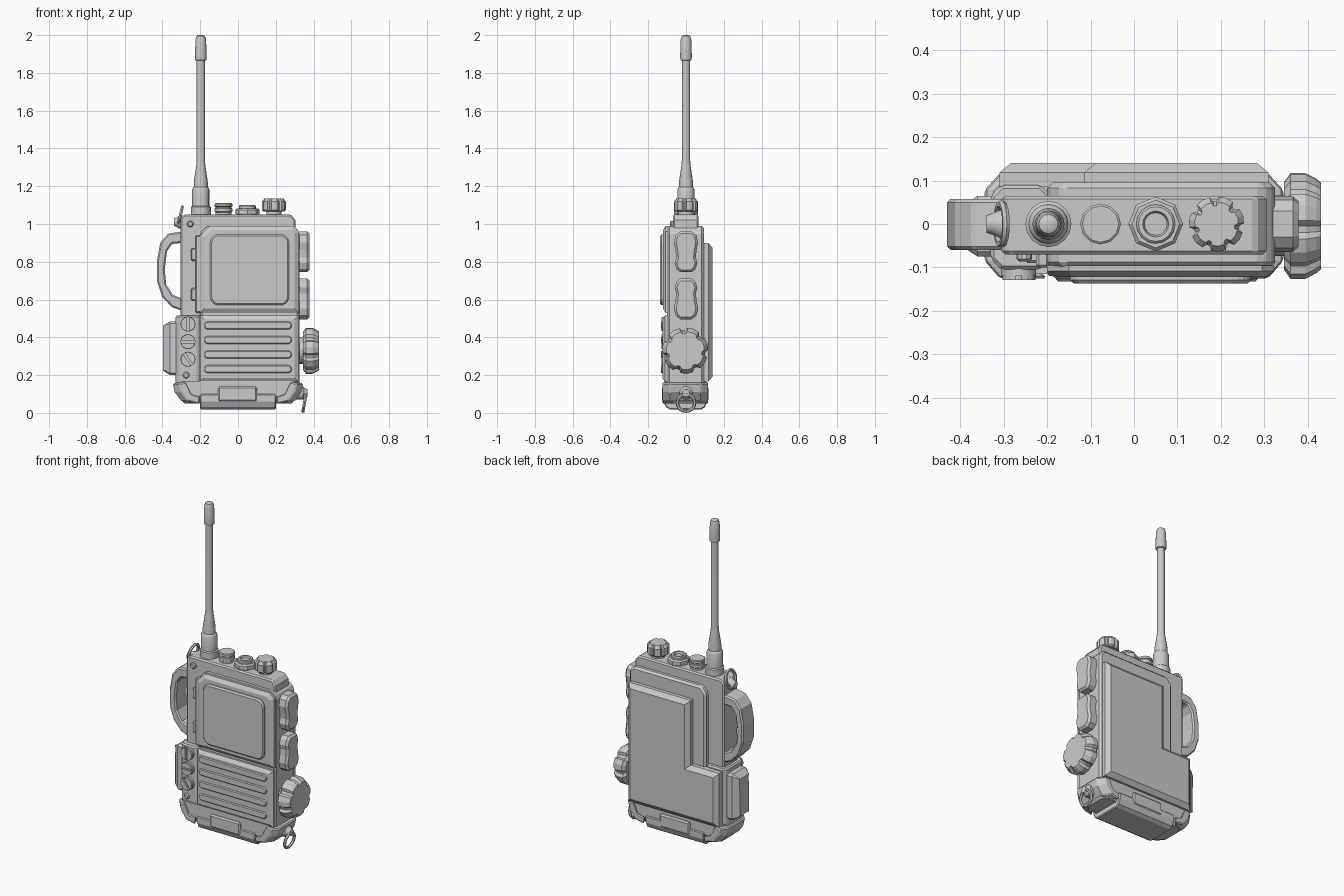
import bpy, bmesh
from math import sin, cos, pi, radians

if "Cube" in bpy.data.objects:
    bpy.data.objects.remove(bpy.data.objects["Cube"])

AX = {'x': lambda u, v, w: (w, u, v),   # outline in (y,z)
      'y': lambda u, v, w: (u, w, v),   # outline in (x,z)
      'z': lambda u, v, w: (u, v, w)}   # outline in (x,y)


def loft(name, axis, rings, bevel=0, inset=0, depth=0, smooth=False):
    """Skin a list of (outline, position) rings along an axis; optionally inset the last cap."""
    bm = bmesh.new()
    vs = [[bm.verts.new(AX[axis](u, v, w)) for u, v in pts] for pts, w in rings]
    n = len(vs[0])
    for a, b in zip(vs, vs[1:]):
        for i in range(n):
            j = (i + 1) % n
            bm.faces.new((a[i], a[j], b[j], b[i]))
    bm.faces.new(vs[0])
    cap = bm.faces.new(vs[-1])
    bmesh.ops.recalc_face_normals(bm, faces=bm.faces[:])
    if inset:
        bmesh.ops.inset_individual(bm, faces=[cap], thickness=inset, depth=depth,
                                   use_even_offset=True)
    me = bpy.data.meshes.new(name)
    bm.to_mesh(me)
    bm.free()
    ob = bpy.data.objects.new(name, me)
    bpy.context.collection.objects.link(ob)
    if bevel:
        m = ob.modifiers.new("Bevel", 'BEVEL')
        m.width, m.segments, m.limit_method = bevel, 1, 'ANGLE'
        m.angle_limit = radians(40)
    if smooth:
        shade(ob)
    return ob


def shade(ob):
    bpy.ops.object.select_all(action='DESELECT')
    ob.select_set(True)
    bpy.context.view_layer.objects.active = ob
    bpy.ops.object.shade_smooth_by_angle(angle=radians(35))


def prism(name, axis, pts, a, b, **kw):
    return loft(name, axis, [(pts, a), (pts, b)], **kw)


def box(name, x, y, z, bevel=0.006):
    return prism(name, 'z', rect(*x, *y), *z, bevel=bevel)


def rect(u0, u1, v0, v1):
    return [(u0, v0), (u1, v0), (u1, v1), (u0, v1)]


def octo(u0, u1, v0, v1, c):
    return rrect(u0, u1, v0, v1, c, 1)


def rrect(u0, u1, v0, v1, r, n=5):
    pts = []
    for k, (cu, cv) in enumerate([(u1-r, v1-r), (u0+r, v1-r), (u0+r, v0+r), (u1-r, v0+r)]):
        for i in range(n + 1):
            a = pi / 2 * (k + i / n)
            pts.append((cu + r * cos(a), cv + r * sin(a)))
    return pts


def circle(u, v, r, n=16):
    return [(u + r * cos(2*pi*i/n), v + r * sin(2*pi*i/n)) for i in range(n)]


def lathe(name, axis, c, prof, n=16, smooth=True):
    return loft(name, axis, [(circle(*c, r, n), w) for r, w in prof], smooth=smooth)


def lobed(u, v, r, notch, n=7):
    pts = []
    for i in range(n):
        for f, k in ((-.3, 1), (0, 1.02), (.3, 1), (.42, notch), (.58, notch)):
            a = 2 * pi * (i + f) / n + .3
            pts.append((u + r * k * cos(a), v + r * k * sin(a)))
    return pts


# Main case, stepped top cap with side column, and lower side bulge
prism("main_case", 'y', [(-.2, .15), (-.2, .95), (-.165, .99), (.295, .99), (.325, .96), (.325, .15)],
      -.1, .095, bevel=.012)
prism("top_cap_and_column", 'y', [(-.305, .15), (-.305, 1.03), (-.285, 1.05), (.28, 1.05), (.305, 1.02),
                                  (.305, .15)], -.07, .065, bevel=.008)
prism("lower_side_bulge", 'z', octo(-.33, -.19, -.105, .09, .025), .13, .515, bevel=.008)

# Front screen frame and screen
prism("screen_frame", 'y', [(-.2, .53), (.322, .53), (.322, .96), (.295, .99), (-.15, .99), (-.2, .94)],
      -.095, -.108, inset=.022, depth=.014)
prism("screen", 'y', rrect(-.147, .27, .57, .945, .045), -.115, -.129, inset=.008, depth=.008)

# Speaker panel with four ribs
prism("speaker_panel", 'y', rect(-.2, .32, .165, .515), -.095, -.112, inset=.02, depth=.013)
for i in range(4):
    z = .463 - i * .077
    prism(f"speaker_rib_{i+1}", 'y', rrect(-.18, .285, z - .021, z + .021, .0205, 4), -.12, -.127,
          inset=.005, depth=.005)

# Back battery plate, L-shaped with wide sloped edge
prism("back_plate", 'y', [(-.31, .165), (.31, .165), (.31, .9), (-.115, .9), (-.115, .5), (-.31, .5)],
      .085, .118, inset=.026, depth=.022)

# Slotted screws on the lower column
for i, ang in enumerate((90, 0, 125)):
    cx, cz, t = -.265, .47 - i * .093, radians(ang)
    lathe(f"screw_base_{i+1}", 'y', (cx, cz), [(.04, -.09), (.04, -.118)])
    for s in (0, pi):
        half = [(.038 * cos(a), .038 * sin(a)) for a in [.16 + (pi - .32) * k / 8 for k in range(9)]]
        half = [(cx + u * cos(t + s) - v * sin(t + s), cz + u * sin(t + s) + v * cos(t + s)) for u, v in half]
        prism(f"screw_head_{i+1}", 'y', half, -.115, -.129)
lathe("lower_rivet", 'y', (-.275, .2), [(.018, -.09), (.018, -.11), (.012, -.116)], 10)
lathe("upper_rivet", 'y', (-.253, 1.0), [(.018, -.06), (.018, -.08), (.012, -.086)], 10)

# Hinge beside the screen
box("hinge_rail", (-.225, -.195), (-.1, -.06), (.53, .94))
for i, z in enumerate((.805, .595)):
    box(f"hinge_leaf_{i+1}", (-.25, -.195), (-.09, -.06), (z, z + .065))

# Side handle and side pad
prism("side_handle", 'y', [(-.295, .96), (-.37, .95), (-.412, .9), (-.43, .8), (-.43, .7), (-.402, .615),
                           (-.35, .56), (-.295, .54), (-.295, .605), (-.345, .625), (-.38, .68),
                           (-.388, .76), (-.376, .855), (-.35, .895), (-.295, .9)],
      -.06, .058, bevel=.008)
prism("side_pad", 'x', octo(-.075, .065, .2, .485, .012), -.32, -.36, inset=.028, depth=.036)

# Base block, bottom tray, front and back clips
loft("base_block", 'z', [(octo(-.285, .285, -.09, .085, .03), .05),
                         (octo(-.315, .315, -.115, .105, .03), .09),
                         (octo(-.325, .325, -.115, .105, .03), .17)])
prism("bottom_tray", 'x', [(-.12, .1), (-.12, .06), (-.105, .03), (-.085, .018), (.08, .018), (.1, .03),
                           (.113, .06), (.113, .1)], -.2, .2, bevel=.005)
box("base_clip", (-.105, .1), (-.127, .118), (.06, .14), .008)

# Corner guards wrapping both lower ends
band = [(.345, .155), (.335, .11), (.30, .062), (.24, .048), (.235, .085), (.28, .1), (.31, .165)]
for side, s in (("left", -1), ("right", 1)):
    full = [(s * u, v) for u, v in band]
    tuck = [(s * (u - .035), v) for u, v in band]
    loft(f"{side}_corner_guard", 'y', [(tuck, -.125), (full, -.085), (full, .078), (tuck, .117)], bevel=.006)

# Right-hand side buttons: two waisted pads, mirrored
wave = [(.03, .108), (.055, .088), (.064, .05), (.056, .01), (.052, -.03), (.06, -.06), (.05, -.092), (.03, -.108)]
for name, cz, s in (("upper", .853, 1), ("lower", .603, -1)):
    pts = [(h, cz + s * d) for h, d in wave] + [(-h, cz + s * d) for h, d in reversed(wave)]
    prism(f"{name}_side_button", 'x', pts, .315, .366, inset=.012, depth=.013)

# Large side knob
lathe("side_knob_shaft", 'x', (-.004, .33), [(.07, .31), (.07, .36)])
loft("side_knob", 'x', [(lobed(-.004, .33, r, .88), w) for r, w in
                        ((.1, .345), (.121, .36), (.121, .395), (.108, .42), (.1, .43))])

# Top controls
lathe("push_button", 'z', (-.077, 0), [(.042, 1.04), (.042, 1.062), (.047, 1.066), (.047, 1.082), (.042, 1.085),
                                       (.042, 1.09), (.047, 1.094), (.047, 1.106), (.042, 1.11)], 12)
lathe("socket_nut", 'z', (.05, 0), [(.055, 1.04), (.063, 1.055), (.063, 1.075), (.055, 1.083)], 8, False)
lathe("socket", 'z', (.05, 0), [(.045, 1.07), (.045, 1.095), (.04, 1.1), (.03, 1.1), (.026, 1.088)])
lathe("dial_stem", 'z', (.19, 0), [(.04, 1.04), (.04, 1.075)])
loft("dial", 'z', [(lobed(.19, 0, r, .84), w) for r, w in
                   ((.055, 1.066), (.063, 1.074), (.063, 1.118), (.05, 1.135))])

# Antenna
lathe("antenna", 'z', (-.197, 0), [
    (.053, 1.04), (.053, 1.09), (.046, 1.095), (.046, 1.18), (.042, 1.19), (.037, 1.195), (.037, 1.225),
    (.024, 1.31), (.022, 1.34), (.022, 1.865), (.03, 1.868), (.031, 1.89), (.028, 1.975), (.022, 1.995),
    (.012, 2.0)])

# Lanyard rings and their lugs
for name, loc, tilt, major in (("lower", (.352, 0, .0543), -80, .046), ("upper", (-.305, 0, 1.045), -77, .046)):
    bpy.ops.mesh.primitive_torus_add(location=loc, rotation=(0, radians(tilt), 0), major_radius=major,
                                     minor_radius=.009, major_segments=20, minor_segments=6)
    bpy.context.object.name = f"{name}_lanyard_ring"
    shade(bpy.context.object)
lathe("lower_ring_lug", 'x', (0, .105), [(.035, .3), (.035, .345), (.024, .355), (.02, .368)], 12)
lathe("upper_ring_lug", 'x', (0, 1.01), [(.035, -.28), (.035, -.31), (.025, -.325), (.02, -.34)], 12)
